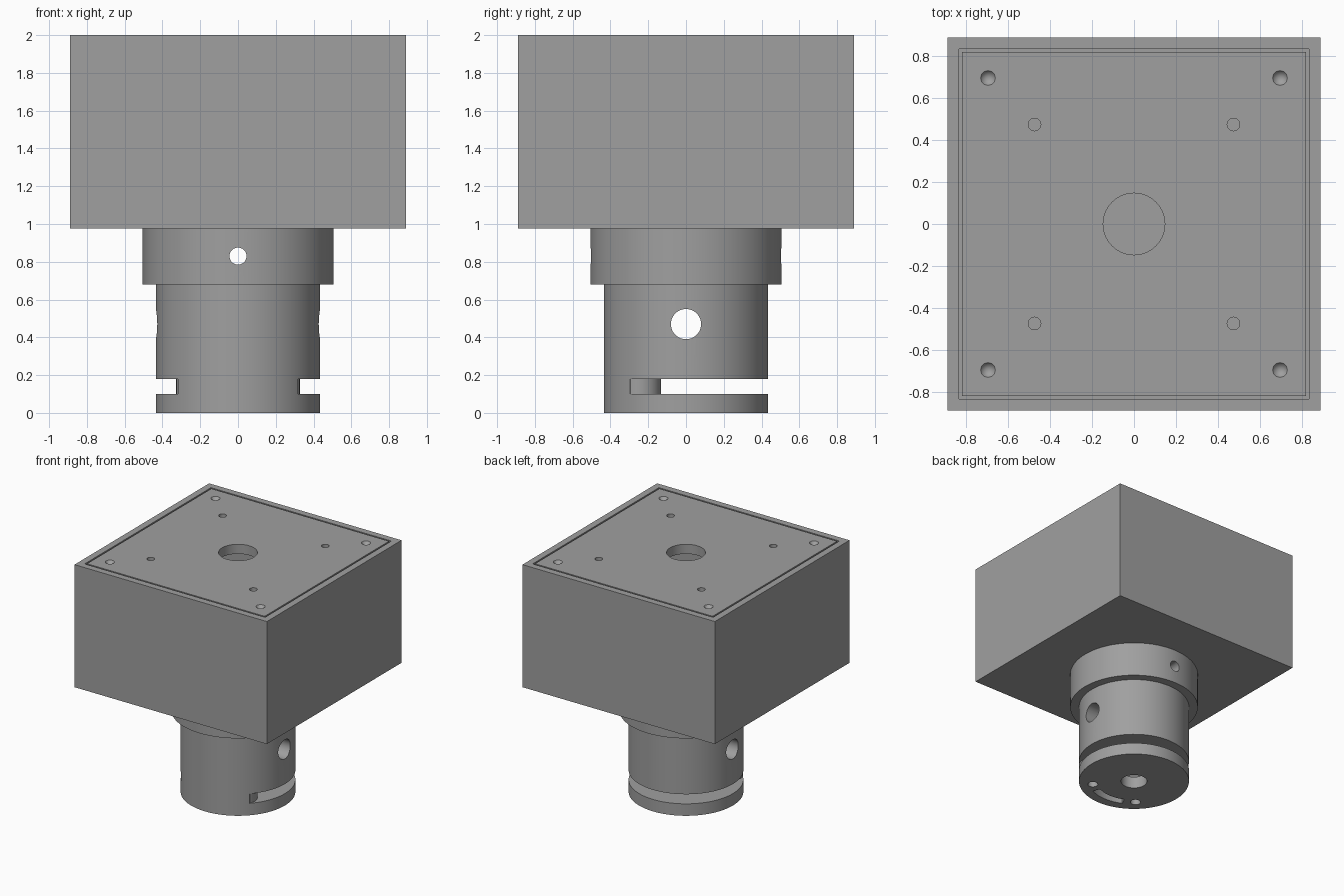
import bpy, bmesh, math
from mathutils import Matrix

if "Cube" in bpy.data.objects:
    bpy.data.objects.remove(bpy.data.objects["Cube"])

grey = bpy.data.materials.new("mid grey")
grey.diffuse_color = (0.35, 0.35, 0.35, 1)
grey.use_nodes = True
grey.node_tree.nodes["Principled BSDF"].inputs["Base Color"].default_value = grey.diffuse_color


def finish(name, bm):
    bmesh.ops.recalc_face_normals(bm, faces=bm.faces)
    me = bpy.data.meshes.new(name)
    bm.to_mesh(me)
    bm.free()
    ob = bpy.data.objects.new(name, me)
    bpy.context.collection.objects.link(ob)
    me.materials.append(grey)
    return ob


def box(name, half, z0, z1):
    bm = bmesh.new()
    bmesh.ops.create_cube(bm, size=1)
    bmesh.ops.scale(bm, vec=(2 * half, 2 * half, z1 - z0), verts=bm.verts)
    bmesh.ops.translate(bm, vec=(0, 0, (z0 + z1) / 2), verts=bm.verts)
    return finish(name, bm)


def rod(name, r, z0, z1, x=0, y=0, r_top=None, n=48):
    bm = bmesh.new()
    bmesh.ops.create_cone(bm, cap_ends=True, segments=n, radius1=r,
                          radius2=r if r_top is None else r_top, depth=z1 - z0)
    bmesh.ops.translate(bm, vec=(x, y, (z0 + z1) / 2), verts=bm.verts)
    return finish(name, bm)


def cross_rod(name, r, z, axis):
    bm = bmesh.new()
    bmesh.ops.create_cone(bm, cap_ends=True, segments=48, radius1=r, radius2=r, depth=1.4)
    bm.transform(Matrix.Translation((0, 0, z)) @ Matrix.Rotation(math.pi / 2, 4, axis))
    return finish(name, bm)


def prism(name, pts, z0, z1):
    bm = bmesh.new()
    f = bm.faces.new([bm.verts.new((x, y, z0)) for x, y in pts])
    ext = bmesh.ops.extrude_face_region(bm, geom=[f])
    top = [v for v in ext["geom"] if isinstance(v, bmesh.types.BMVert)]
    bmesh.ops.translate(bm, vec=(0, 0, z1 - z0), verts=top)
    return finish(name, bm)


def combine(ob, others, op="DIFFERENCE"):
    for o in others:
        m = ob.modifiers.new("cut", "BOOLEAN")
        m.object, m.operation, m.solver = o, op, "EXACT"
    dg = bpy.context.evaluated_depsgraph_get()
    me = bpy.data.meshes.new_from_object(ob.evaluated_get(dg))
    ob.modifiers.clear()
    ob.data = me
    for o in others:
        bpy.data.objects.remove(o)


def smooth(ob):
    bpy.ops.object.select_all(action="DESELECT")
    ob.select_set(True)
    bpy.context.view_layer.objects.active = ob
    bpy.ops.object.shade_smooth_by_angle(angle=math.radians(30))


corners = [(sx, sy) for sx in (-1, 1) for sy in (-1, 1)]

# square housing, hollow under a rebate for the lid
housing = box("housing", 0.89, 0.975, 2.0)
combine(housing, [box("cavity", 0.78, 1.05, 1.95), box("rebate", 0.835, 1.92, 2.1)])

# lid with centre hole, four plain holes and four countersunk holes
lid = box("lid", 0.822, 1.92, 2.0)
holes = [rod("centre_hole", 0.147, 1.8, 2.1, n=64)]
for sx, sy in corners:
    holes.append(rod("plain_hole", 0.03, 1.8, 2.1, 0.475 * sx, 0.475 * sy, n=24))
    holes.append(rod("countersink", 0.0, 1.95, 2.01, 0.697 * sx, 0.697 * sy, r_top=0.042, n=24))
combine(lid, holes)

# stepped round neck
neck = rod("neck", 0.435, 0.0, 0.70, n=96)
combine(neck, [rod("collar", 0.505, 0.68, 0.975, n=96)], "UNION")

# slot shape: everything but the front wall and its two round screw bosses
slot = rod("slot", 0.6, 0.10, 0.18, n=64)
bosses = [rod("boss", 0.112, 0.05, 0.25, 0.215 * s, -0.245) for s in (-1, 1)]
web = prism("web", [(-0.215, -0.133), (0.215, -0.133), (0.316, -0.295),
                    (0.45, -0.7), (-0.45, -0.7), (-0.316, -0.295)], 0.05, 0.25)
combine(slot, bosses + [web])

# curved window in the base
arc = []
for r, sgn in ((0.36, 1), (0.295, -1)):
    for i in range(13):
        a = math.radians(-90 + sgn * (-25 + 50 * i / 12))
        arc.append((r * math.cos(a), r * math.sin(a)))
window = prism("window", arc, -0.1, 0.3)

pins = [rod("pin_hole", 0.04, -0.1, 0.30, 0.22 * s, -0.245, n=24) for s in (-1, 1)]
combine(neck, [slot, window, *pins,
               rod("base_hole", 0.103, -0.1, 0.14),
               rod("bore", 0.145, 0.25, 0.93),
               cross_rod("front_hole", 0.045, 0.83, "X"),
               cross_rod("side_hole", 0.08, 0.47, "Y")])

for ob in (housing, lid, neck):
    smooth(ob)
